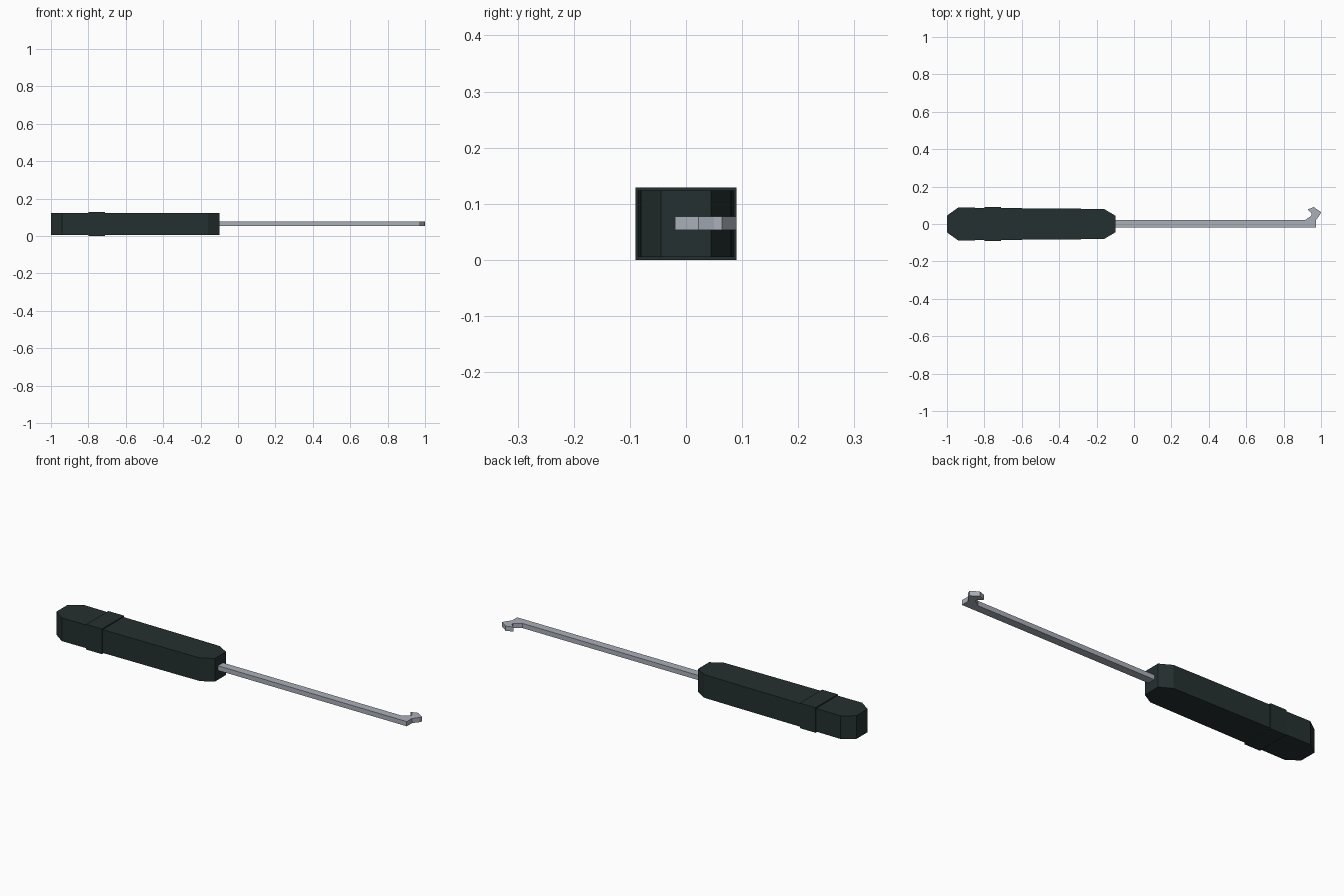
import bpy, bmesh

if "Cube" in bpy.data.objects:
    bpy.data.objects.remove(bpy.data.objects["Cube"])

def material(name, rgb):
    m = bpy.data.materials.new(name)
    m.diffuse_color = (*rgb, 1)
    m.use_nodes = True
    m.node_tree.nodes["Principled BSDF"].inputs["Base Color"].default_value = m.diffuse_color
    return m

GRIP = material("dark green grey", (0.018, 0.029, 0.029))
STEEL = material("steel grey", (0.40, 0.43, 0.48))

def prism(name, outline, z0, z1, mat):
    """Extrude a flat outline (seen from above) between two heights."""
    bm = bmesh.new()
    face = bm.faces.new([bm.verts.new((x, y, z0)) for x, y in outline])
    top = bmesh.ops.extrude_face_region(bm, geom=[face])["geom"]
    bmesh.ops.translate(bm, vec=(0, 0, z1 - z0),
                        verts=[v for v in top if isinstance(v, bmesh.types.BMVert)])
    bmesh.ops.recalc_face_normals(bm, faces=bm.faces)
    me = bpy.data.meshes.new(name)
    bm.to_mesh(me)
    bm.free()
    me.materials.append(mat)
    ob = bpy.data.objects.new(name, me)
    bpy.context.collection.objects.link(ob)
    return ob

def mirrored(half):
    """Complete a symmetric outline from (x, half width) pairs."""
    return [(x, -w) for x, w in half] + [(x, w) for x, w in reversed(half)]

# Handle with bevelled ends and a slight taper towards the shank
prism("handle", mirrored([(-1.0, 0.045), (-0.94, 0.088), (-0.70, 0.085),
                          (-0.32, 0.082), (-0.16, 0.080), (-0.10, 0.045)]),
      0.005, 0.124, GRIP)

# Raised band round the handle
prism("handle_band", mirrored([(-0.80, 0.090), (-0.71, 0.090)]), 0.0, 0.129, GRIP)

# Shank ending in a small sideways hook
prism("hooked_shank",
      [(-0.14, -0.02), (0.973, -0.02), (0.973, 0.022), (0.995, 0.05), (1.0, 0.064),
       (0.962, 0.09), (0.927, 0.078), (0.95, 0.058), (0.95, 0.046),
       (0.915, 0.021), (-0.14, 0.021)],
      0.053, 0.077, STEEL)
